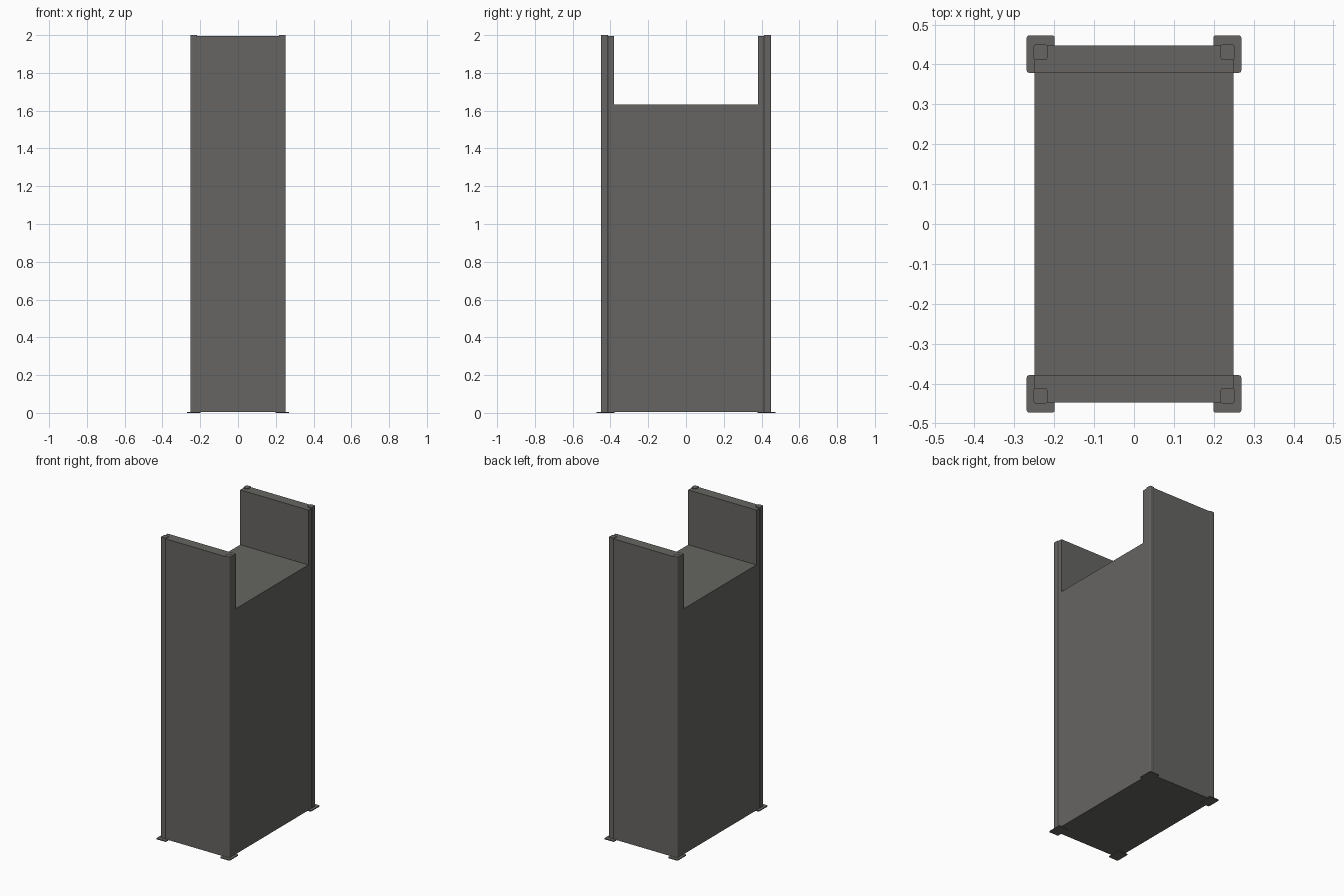
import bpy, bmesh

if "Cube" in bpy.data.objects:
    bpy.data.objects.remove(bpy.data.objects["Cube"])

steel = bpy.data.materials.new("dark grey steel")
steel.diffuse_color = (0.133, 0.130, 0.122, 1)
steel.use_nodes = True
steel.node_tree.nodes["Principled BSDF"].inputs["Base Color"].default_value = steel.diffuse_color


def prism(name, x0, x1, y0, y1, z0, z1, bevel=0.0, segments=2):
    """Box with optionally rounded vertical edges."""
    bm = bmesh.new()
    bmesh.ops.create_cube(bm, size=1)
    for v in bm.verts:
        v.co = ((x0 + x1) / 2 + v.co.x * (x1 - x0),
                (y0 + y1) / 2 + v.co.y * (y1 - y0),
                (z0 + z1) / 2 + v.co.z * (z1 - z0))
    if bevel:
        edges = [e for e in bm.edges
                 if abs(e.verts[0].co.z - e.verts[1].co.z) > 1e-4]
        bmesh.ops.bevel(bm, geom=edges, offset=bevel, segments=segments,
                        profile=0.5, affect='EDGES')
    me = bpy.data.meshes.new(name)
    bm.to_mesh(me)
    bm.free()
    me.materials.append(steel)
    ob = bpy.data.objects.new(name, me)
    bpy.context.collection.objects.link(ob)
    return ob


# U-shaped body: one profile in the YZ plane, extruded along X
profile = [(-0.448, 0.004), (0.448, 0.004), (0.448, 1.996), (0.38, 1.996),
           (0.38, 1.632), (-0.38, 1.632), (-0.38, 1.996), (-0.448, 1.996)]
bm = bmesh.new()
face = bm.faces.new([bm.verts.new((-0.25, y, z)) for y, z in profile])
ext = bmesh.ops.extrude_face_region(bm, geom=[face])
for v in ext["geom"]:
    if isinstance(v, bmesh.types.BMVert):
        v.co.x = 0.25
bmesh.ops.recalc_face_normals(bm, faces=bm.faces)
me = bpy.data.meshes.new("body")
bm.to_mesh(me)
bm.free()
me.materials.append(steel)
bpy.context.collection.objects.link(bpy.data.objects.new("body", me))

# Corner posts and foot plates
for sx, side in ((-1, "left"), (1, "right")):
    for sy, end in ((-1, "front"), (1, "back")):
        xs = sorted((sx * 0.217, sx * 0.252))
        ys = sorted((sy * 0.412, sy * 0.45))
        prism(f"{end}_{side}_post", *xs, *ys, 0.002, 2.0, 0.006, 3)
        xs = sorted((sx * 0.199, sx * 0.269))
        ys = sorted((sy * 0.379, sy * 0.473))
        prism(f"{end}_{side}_foot_plate", *xs, *ys, 0.0, 0.006, 0.006, 3)
